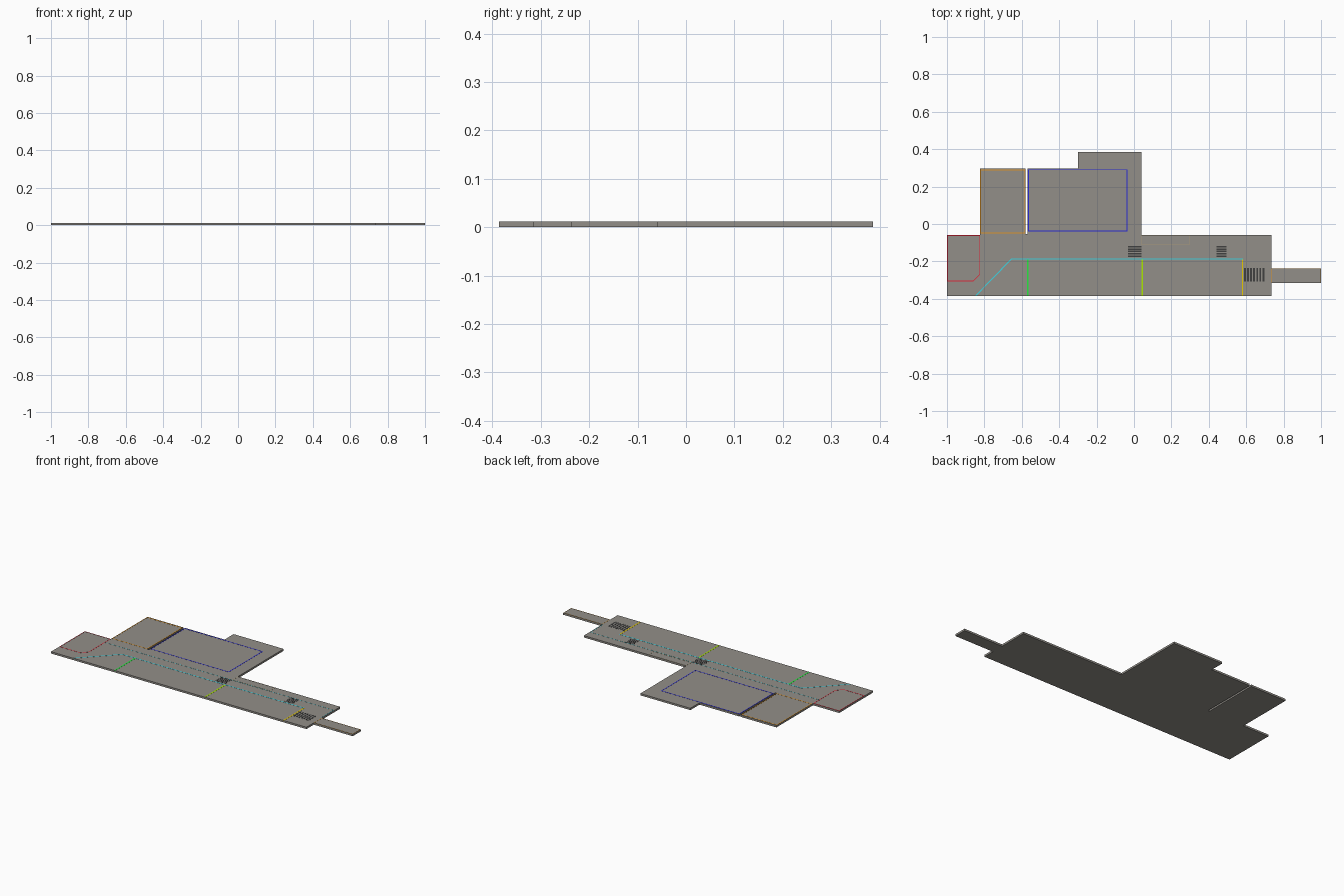
import bpy, bmesh
from mathutils import Vector

if "Cube" in bpy.data.objects:
    bpy.data.objects.remove(bpy.data.objects["Cube"])

TOP = 0.0115      # upper face of the slab
PAINT = 0.0006    # height of painted markings


def material(name, rgb):
    m = bpy.data.materials.new(name)
    m.diffuse_color = (*rgb, 1)
    m.use_nodes = True
    m.node_tree.nodes["Principled BSDF"].inputs["Base Color"].default_value = m.diffuse_color
    return m


def make_object(name, bm, mat):
    bmesh.ops.recalc_face_normals(bm, faces=bm.faces)
    me = bpy.data.meshes.new(name)
    bm.to_mesh(me)
    bm.free()
    me.materials.append(mat)
    ob = bpy.data.objects.new(name, me)
    bpy.context.collection.objects.link(ob)
    return ob


def prism(bm, pts, z0, z1):
    low = [bm.verts.new((x, y, z0)) for x, y in pts]
    high = [bm.verts.new((x, y, z1)) for x, y in pts]
    bm.faces.new(low[::-1])
    bm.faces.new(high)
    n = len(pts)
    for i in range(n):
        j = (i + 1) % n
        bm.faces.new((low[i], low[j], high[j], high[i]))


def rect(x0, y0, x1, y1):
    return [(x0, y0), (x1, y0), (x1, y1), (x0, y1)]


def painted_line(name, pts, mat, width=0.005, closed=False):
    bm = bmesh.new()
    ends = pts[1:] + pts[:1] if closed else pts[1:]
    for a, b in zip(pts, ends):
        a, b = Vector(a), Vector(b)
        d = (b - a).normalized() * width / 2
        s = Vector((-d.y, d.x))
        quad = [a - d - s, b + d - s, b + d + s, a - d + s]
        # keep paint on the slab footprint
        quad = [(max(-1, min(1, p.x)), max(-0.386, min(0.386, p.y))) for p in quad]
        prism(bm, quad, TOP, TOP + PAINT)
    return make_object(name, bm, mat)


def crossing(name, x0, y0, x1, y1, count, along_x, mat):
    bm = bmesh.new()
    for i in range(count):
        if along_x:
            step = (y1 - y0) / count
            r = rect(x0, y0 + step * (i + .2), x1, y0 + step * (i + .8))
        else:
            step = (x1 - x0) / count
            r = rect(x0 + step * (i + .2), y0, x0 + step * (i + .8), y1)
        prism(bm, r, TOP, TOP + PAINT)
    return make_object(name, bm, mat)


# Floor slab with the narrow slot between the two back areas
outline = [(-1, -.386), (.735, -.386), (.735, -.315), (1, -.315), (1, -.237),
           (.735, -.237), (.735, -.058), (.04, -.058), (.04, .386), (-.30, .386),
           (-.30, .298), (-.569, .298), (-.569, -.053), (-.580, -.053),
           (-.580, .298), (-.823, .298), (-.823, -.058), (-1, -.058)]
bm = bmesh.new()
prism(bm, outline, 0, TOP)
make_object("floor_slab", bm, material("concrete", (.29, .275, .25)))

# Paint colours
red = material("red", (.75, .02, .04))
orange = material("orange", (.75, .3, .02))
blue = material("blue", (.02, .02, .7))
cyan = material("cyan", (.05, .65, .75))
green = material("green", (.02, .8, .05))
lime = material("lime", (.4, .8, .0))
yellow = material("yellow", (.8, .6, .0))
tan = material("tan", (.4, .33, .2))
dark = material("dark", (.05, .05, .05))

# Zone outlines
painted_line("red_zone", [(-.997, -.061), (-.825, -.061), (-.825, -.27),
                          (-.86, -.305), (-.997, -.305)], red, .004, True)
painted_line("orange_zone", rect(-.820, -.048, -.583, .289), orange, .005, True)
painted_line("blue_zone", rect(-.565, -.038, -.037, .290), blue, .005, True)
painted_line("walkway_front_edge", [(-.845, -.383), (-.655, -.187), (.58, -.187)], cyan, .006)
painted_line("walkway_back_edge", [(-.82, -.115), (.73, -.115), (.73, -.235)], cyan, .002)
painted_line("green_divider", [(-.567, -.383), (-.567, -.19)], green, .008)
painted_line("lime_divider", [(.045, -.383), (.045, -.19)], lime, .008)
painted_line("yellow_divider", [(.58, -.383), (.58, -.19)], yellow, .007)
painted_line("bench_zone", rect(.042, -.11, .295, -.061), tan, .003, True)
painted_line("ramp_zone", rect(.737, -.313, .998, -.239), orange, .002, True)

# Striped crossings
crossing("middle_crossing", -.033, -.178, .04, -.115, 5, True, dark)
crossing("right_crossing", .44, -.178, .495, -.115, 5, True, dark)
crossing("ramp_crossing", .585, -.307, .70, -.235, 7, False, dark)
